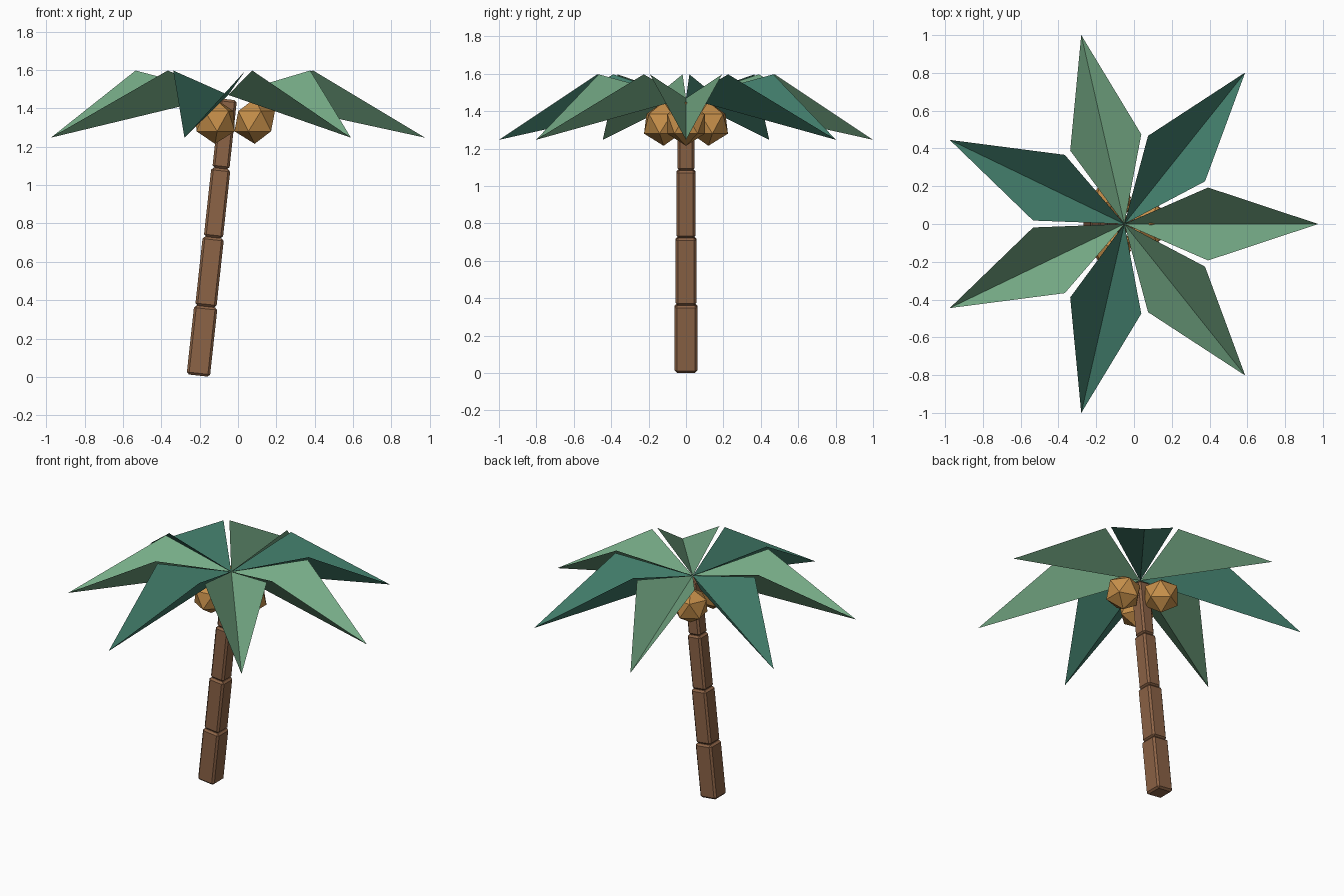
import bpy, bmesh, math
from mathutils import Matrix, Vector

if "Cube" in bpy.data.objects:
    bpy.data.objects.remove(bpy.data.objects["Cube"])


def material(name, r, g, b):
    lin = [((c / 255 + 0.055) / 1.055) ** 2.4 for c in (r, g, b)]
    m = bpy.data.materials.new(name)
    m.diffuse_color = (*lin, 1)
    m.use_nodes = True
    m.node_tree.nodes["Principled BSDF"].inputs["Base Color"].default_value = m.diffuse_color
    return m


bark = material("bark brown", 140, 99, 70)
husk = material("coconut tan", 198, 143, 74)
light = material("light green", 119, 173, 136)
teal = material("teal green", 66, 125, 107)


def add(name, bm, mat):
    me = bpy.data.meshes.new(name)
    bm.to_mesh(me)
    bm.free()
    me.materials.append(mat)
    ob = bpy.data.objects.new(name, me)
    bpy.context.collection.objects.link(ob)
    return ob


CX = -0.051  # crown centre on x

# Leaning trunk: four stacked bevelled blocks, narrower towards the top
base = Vector((-0.207, 0, 0.007))
lean = math.atan2(0.157, 1.44)
SEG = 0.362
for i, width in enumerate((0.122, 0.111, 0.100, 0.089)):
    bm = bmesh.new()
    bmesh.ops.create_cube(bm, size=1, matrix=Matrix.Translation((0, 0, (i + 0.5) * SEG))
                          @ Matrix.Diagonal((width, width, SEG, 1)))
    bmesh.ops.bevel(bm, geom=bm.edges[:], offset=0.012, segments=1, affect='EDGES')
    bm.transform(Matrix.Translation(base) @ Matrix.Rotation(lean, 4, 'Y'))
    add(f"trunk_segment_{i + 1}", bm, bark)

# Three faceted coconuts around the trunk
for i in range(3):
    bm = bmesh.new()
    bmesh.ops.create_icosphere(bm, subdivisions=1, radius=0.118)
    bm.transform(Matrix.Translation((CX, 0, 1.333))
                 @ Matrix.Rotation(i * math.tau / 3, 4, 'Z')
                 @ Matrix.Translation((0.138, 0, 0)))
    add(f"coconut_{i + 1}", bm, husk)

# Seven V-folded leaves: low centre crease, raised side corners
for i in range(7):
    bm = bmesh.new()
    root, tip, left, right = [bm.verts.new(p) for p in (
        (0, 0, 1.47), (1.026, 0, 1.247), (0.443, 0.193, 1.597), (0.443, -0.193, 1.597))]
    bm.faces.new((root, tip, left))
    bm.faces.new((root, right, tip))
    bm.transform(Matrix.Translation((CX, 0, 0)) @ Matrix.Rotation(i * math.tau / 7, 4, 'Z'))
    add(f"leaf_{i + 1}", bm, teal if i % 2 else light)
